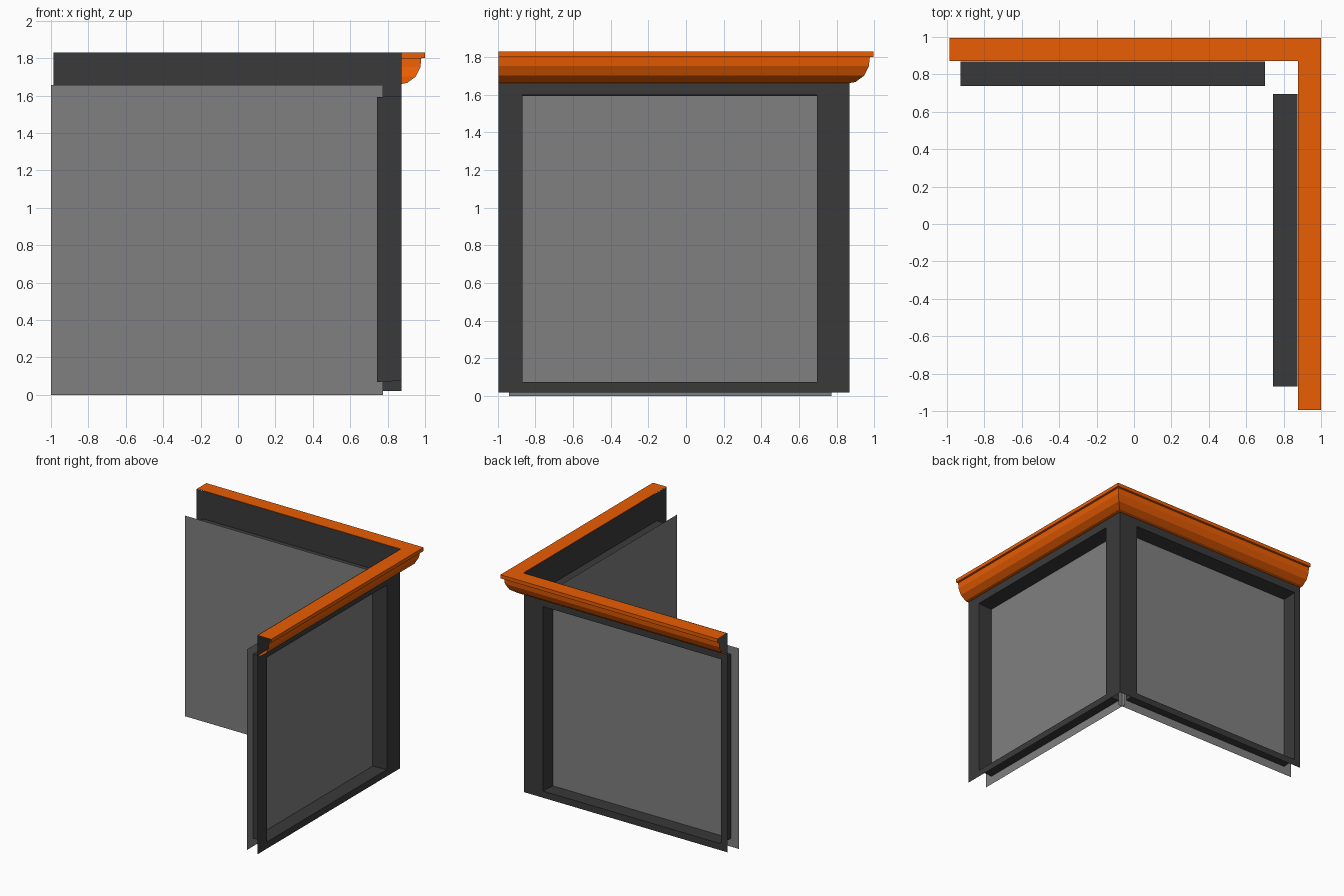
import bpy

if "Cube" in bpy.data.objects:
    bpy.data.objects.remove(bpy.data.objects["Cube"])

CX, CY = 0.873, 0.869        # outer faces of the two walls meet here
REVEAL = -0.13               # depth of the window reveal
PANE_D = -0.133              # pane sits just behind the reveal


def material(name, rgb):
    m = bpy.data.materials.new(name)
    m.diffuse_color = (*rgb, 1)
    m.use_nodes = True
    m.node_tree.nodes["Principled BSDF"].inputs["Base Color"].default_value = m.diffuse_color
    return m


dark = material("dark_frame", (0.042, 0.042, 0.042))
grey = material("pane_grey", (0.215, 0.215, 0.215))
orange = material("orange_trim", (0.82, 0.11, 0.001))


def build(name, verts, faces, mat):
    me = bpy.data.meshes.new(name)
    me.from_pydata(verts, [], faces)
    me.materials.append(mat)
    me.update()
    ob = bpy.data.objects.new(name, me)
    bpy.context.collection.objects.link(ob)
    return ob


def place(side, s, z, d):
    # s = distance from the corner along the wall, d = distance outward
    if side == "right":
        return (CX + d, CY - s, z)
    return (CX - s, CY + d, z)


def rect(side, s0, s1, z0, z1, d):
    return [place(side, s, z, d) for s, z in
            ((s1, z0), (s0, z0), (s0, z1), (s1, z1))]


def oriented(side, faces):
    return faces if side == "right" else [f[::-1] for f in faces]


# side, wall length, opening start and end along the wall
for side, length, a, b in (("right", 1.864, 0.173, 1.737),
                           ("back", 1.859, 0.173, 1.801)):
    # Wall sheet with an opening and a slightly sloping reveal running inward
    verts = (rect(side, 0, length, 0.02, 1.83, 0)
             + rect(side, a, b, 0.075, 1.599, 0)
             + rect(side, a, b, 0.069, 1.592, REVEAL))
    faces = []
    for ring in (0, 4):
        for i in range(4):
            j = (i + 1) % 4
            faces.append((ring + i, ring + j, ring + 4 + j, ring + 4 + i))
    build(side + "_window_frame", verts, oriented(side, faces), dark)

    # Window pane, larger than the opening
    build(side + "_pane",
          rect(side, a - 0.076, b + 0.072, 0, 1.657, PANE_D),
          oriented(side, [(0, 1, 2, 3)]), grey)

# Cornice: open profile (outward, z) swept round the mitred corner
profile = [(0.003, 1.83), (0.126, 1.83), (0.126, 1.80), (0.107, 1.80),
           (0.102, 1.752), (0.078, 1.702), (0.03, 1.667), (0.003, 1.663)]
n = len(profile)
verts = ([(CX + d, -0.995, z) for d, z in profile]
         + [(CX + d, CY + d, z) for d, z in profile]
         + [(-0.986, CY + d, z) for d, z in profile])
faces = [(k * n + j, k * n + j + 1, (k + 1) * n + j + 1, (k + 1) * n + j)
         for k in range(2) for j in range(n - 1)]
build("cornice", verts, faces, orange)
